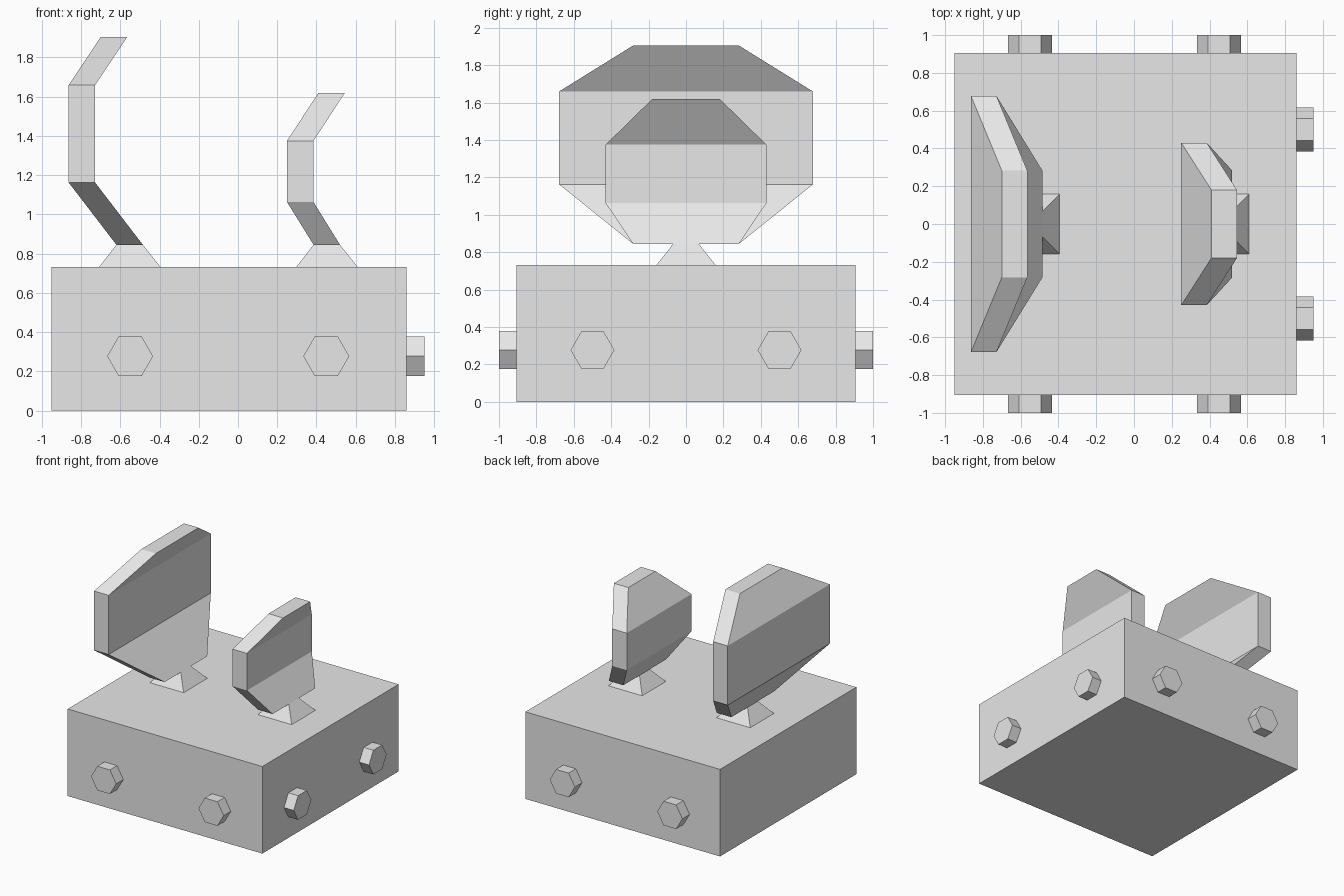
import bpy, bmesh, math
from mathutils import Matrix

if "Cube" in bpy.data.objects:
    bpy.data.objects.remove(bpy.data.objects["Cube"])

grey = bpy.data.materials.new("light grey")
grey.diffuse_color = (0.8, 0.8, 0.8, 1)
grey.use_nodes = True
grey.node_tree.nodes["Principled BSDF"].inputs["Base Color"].default_value = grey.diffuse_color


def finish(name, bm):
    bmesh.ops.recalc_face_normals(bm, faces=bm.faces)
    mesh = bpy.data.meshes.new(name)
    bm.to_mesh(mesh)
    bm.free()
    mesh.materials.append(grey)
    obj = bpy.data.objects.new(name, mesh)
    bpy.context.collection.objects.link(obj)
    return obj


def loft(name, sections):
    """Join rectangular sections (x0, x1, half_width, z) from bottom to top."""
    bm = bmesh.new()
    rings = [[bm.verts.new(p) for p in ((a, -w, z), (b, -w, z), (b, w, z), (a, w, z))]
             for a, b, w, z in sections]
    for low, high in zip(rings, rings[1:]):
        for i in range(4):
            j = (i + 1) % 4
            bm.faces.new((low[i], low[j], high[j], high[i]))
    bm.faces.new(rings[0])
    bm.faces.new(rings[-1])
    return finish(name, bm)


def bolt(name, x, y, turn):
    """Flat-topped hexagonal stud lying along y, turned about z."""
    bm = bmesh.new()
    bmesh.ops.create_cone(bm, cap_ends=True, segments=6,
                          radius1=0.117, radius2=0.117, depth=0.095)
    # put a corner on the local x axis whatever the starting corner is
    v = bm.verts[:][0].co
    spin = Matrix.Rotation(-math.atan2(v.y, v.x), 4, 'Z')
    bm.transform(Matrix.Translation((x, y, 0.277))
                 @ Matrix.Rotation(turn, 4, 'Z')
                 @ Matrix.Rotation(math.pi / 2, 4, 'X') @ spin)
    return finish(name, bm)


# Base block
loft("base_block", [(-0.95, 0.86, 0.905, 0), (-0.95, 0.86, 0.905, 0.732)])

# Bolts: two on the front, back and right sides
for i, x in enumerate((-0.55, 0.45)):
    bolt(f"front_bolt_{i}", x, -0.9525, 0)
    bolt(f"back_bolt_{i}", x, 0.9525, 0)
for i, y in enumerate((-0.5, 0.5)):
    bolt(f"right_bolt_{i}", 0.9025, y, math.pi / 2)

# Bent paddles: (left x, half width, z), each on a tapered foot
T = 0.135
paddles = {
    "large": [(-0.62, 0.283, 0.845), (-0.863, 0.678, 1.162),
              (-0.863, 0.678, 1.66), (-0.70, 0.283, 1.905)],
    "small": [(0.385, 0.283, 0.845), (0.25, 0.43, 1.063),
              (0.25, 0.43, 1.375), (0.41, 0.18, 1.62)],
}
for size, profile in paddles.items():
    loft(size + "_paddle", [(x, x + T, w, z) for x, w, z in profile])
    x = profile[0][0]
    loft(size + "_foot", [(x - 0.088, x + T + 0.09, 0.158, 0.732),
                          (x, x + T, 0.068, 0.845)])
